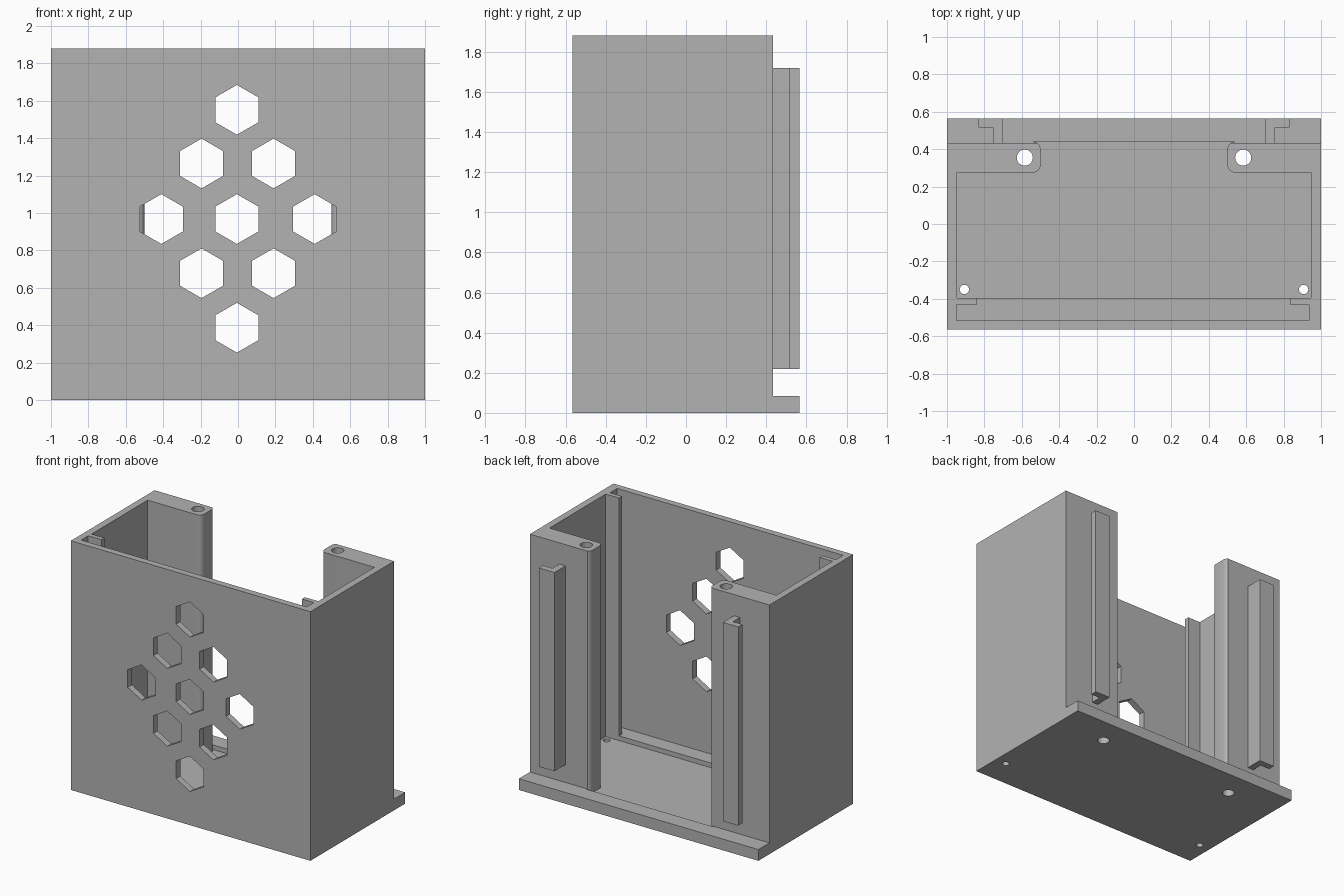
import bpy, bmesh, math
from mathutils import Matrix

if "Cube" in bpy.data.objects:
    bpy.data.objects.remove(bpy.data.objects["Cube"])

grey = bpy.data.materials.new("plain grey")
grey.diffuse_color = (0.45, 0.45, 0.45, 1)
grey.use_nodes = True
grey.node_tree.nodes["Principled BSDF"].inputs["Base Color"].default_value = grey.diffuse_color


def prism(name, outline, lo, hi, axis="z"):
    """Extrude a flat outline: (x, y) along z, (x, z) along y, (y, z) along x."""
    place = {"z": lambda a, b, h: (a, b, h),
             "y": lambda a, b, h: (a, h, b),
             "x": lambda a, b, h: (h, a, b)}[axis]
    bm = bmesh.new()
    low = [bm.verts.new(place(a, b, lo)) for a, b in outline]
    high = [bm.verts.new(place(a, b, hi)) for a, b in outline]
    bm.faces.new(low)
    bm.faces.new(high)
    n = len(outline)
    for i in range(n):
        j = (i + 1) % n
        bm.faces.new((low[i], low[j], high[j], high[i]))
    bmesh.ops.recalc_face_normals(bm, faces=bm.faces)
    mesh = bpy.data.meshes.new(name)
    bm.to_mesh(mesh)
    bm.free()
    mesh.materials.append(grey)
    obj = bpy.data.objects.new(name, mesh)
    bpy.context.collection.objects.link(obj)
    return obj


def arc(cx, cy, r, start, end, n):
    return [(cx + r * math.cos(math.radians(start + (end - start) * i / n)),
             cy + r * math.sin(math.radians(start + (end - start) * i / n)))
            for i in range(n + 1)]


def ring(cx, cy, r, n, turn=0):
    return arc(cx, cy, r, turn, turn + 360, n)[:-1]


def cut(target, cutter):
    cutter.hide_render = True
    mod = target.modifiers.new("cut", "BOOLEAN")
    mod.operation = "DIFFERENCE"
    mod.solver = "EXACT"
    mod.object = cutter
    bpy.context.view_layer.objects.active = target
    bpy.ops.object.modifier_apply(modifier=mod.name)
    bpy.data.objects.remove(cutter)


# Solid body with the base ledge projecting at the back
FRONT, BACK, EDGE, TOP = -0.565, 0.433, 0.565, 1.88
case = prism("enclosure", [(FRONT, 0), (EDGE, 0), (EDGE, 0.085), (BACK, 0.085),
                           (BACK, TOP), (FRONT, TOP)], -1, 1, "x")

# Main cavity, open at the back between two rounded pillars
half = [(0.947, -0.395), (0.947, 0.275)]
half += arc(0.54, 0.315, 0.04, 270, 180, 8)
half += arc(0.54, 0.40, 0.04, 180, 90, 8)
cavity = half + [(-x, y) for x, y in reversed(half)]
cut(case, prism("cavity_cutter", cavity, 0.05, 2))

# Panel slot behind the front wall, leaving a retaining rib at each side
slot = [(-0.95, -0.515), (0.935, -0.515), (0.935, -0.43), (0.835, -0.43),
        (0.835, -0.395), (0.835, -0.3), (-0.84, -0.3), (-0.84, -0.43), (-0.95, -0.43)]
slot.remove((0.835, -0.395))
cut(case, prism("slot_cutter", slot, 0.085, 2))

# Diamond of hexagonal vents in the front wall
for z, xs in ((1.552, [-0.006]), (1.265, [-0.195, 0.19]), (0.968, [-0.41, -0.006, 0.41]),
              (0.678, [-0.195, 0.19]), (0.387, [-0.006])):
    for x in xs:
        cut(case, prism("vent_cutter", ring(x, z, 0.133, 6, 30), -0.7, -0.45, "y"))

# Long screw holes in the pillars, small ones in the floor
for side in (-1, 1):
    cut(case, prism("pillar_hole_cutter", ring(side * 0.584, 0.355, 0.043, 32), -0.1, 2))
    cut(case, prism("floor_hole_cutter", ring(side * 0.907, -0.35, 0.025, 24), -0.1, 0.3))

# L-shaped mounting rails on the back
for side, label in ((-1, "left"), (1, "right")):
    rail = [(0.703, 0.43), (0.753, 0.43), (0.753, 0.515), (0.832, 0.515),
            (0.832, EDGE), (0.703, EDGE)]
    prism(label + "_mounting_rail", [(side * x, y) for x, y in rail], 0.22, 1.72)

# Smooth the rounded pillar edges and holes only
bpy.ops.object.select_all(action="DESELECT")
case.select_set(True)
bpy.context.view_layer.objects.active = case
bpy.ops.object.shade_smooth_by_angle(angle=math.radians(30))
